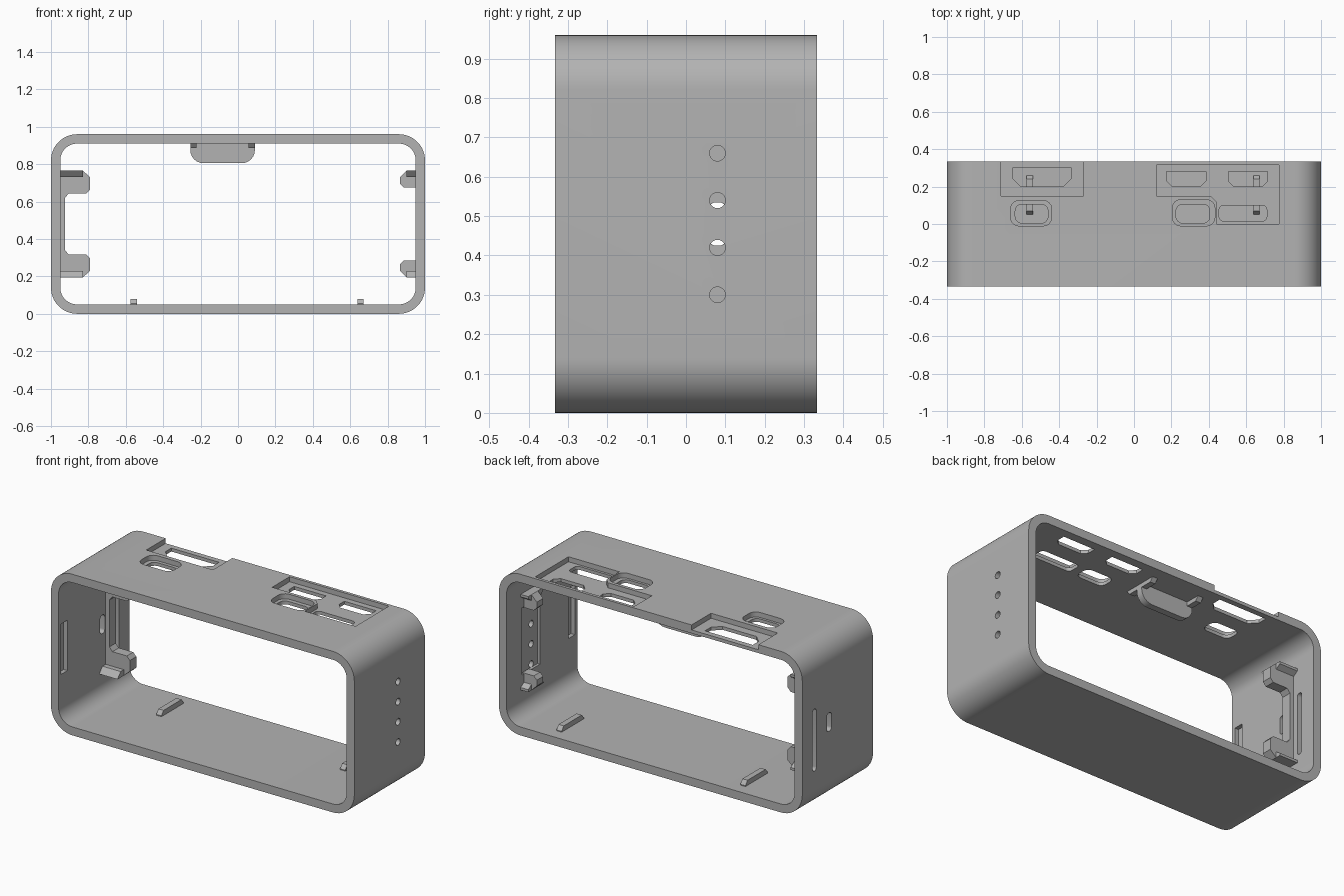
import bpy, bmesh, math
from mathutils import Vector

if "Cube" in bpy.data.objects:
    bpy.data.objects.remove(bpy.data.objects["Cube"])

grey = bpy.data.materials.new("plain_grey")
grey.use_nodes = True
GREY = (0.45, 0.45, 0.45, 1)
grey.diffuse_color = GREY
grey.node_tree.nodes["Principled BSDF"].inputs["Base Color"].default_value = GREY

MAP = {"X": lambda a, b, t: (t, a, b),
       "Y": lambda a, b, t: (a, t, b),
       "Z": lambda a, b, t: (a, b, t)}


def prism(name, points, axis, lo, hi):
    """Extrude a flat outline along an axis."""
    bm = bmesh.new()
    place = MAP[axis]
    base = bm.faces.new([bm.verts.new(place(a, b, lo)) for a, b in points])
    grown = bmesh.ops.extrude_face_region(bm, geom=[base])["geom"]
    shift = Vector(place(0, 0, hi - lo))
    bmesh.ops.translate(bm, vec=shift, verts=[g for g in grown if isinstance(g, bmesh.types.BMVert)])
    bmesh.ops.recalc_face_normals(bm, faces=bm.faces)
    mesh = bpy.data.meshes.new(name)
    bm.to_mesh(mesh)
    bm.free()
    mesh.materials.append(grey)
    obj = bpy.data.objects.new(name, mesh)
    bpy.context.collection.objects.link(obj)
    return obj


def rounded(a0, a1, b0, b1, r, steps=6):
    """Rectangle outline with rounded corners."""
    pts = []
    corners = [(a1 - r, b1 - r), (a0 + r, b1 - r), (a0 + r, b0 + r), (a1 - r, b0 + r)]
    for q, (ca, cb) in enumerate(corners):
        for i in range(steps + 1):
            t = math.pi / 2 * (q + i / steps)
            pts.append((ca + r * math.cos(t), cb + r * math.sin(t)))
    return pts


def rect(a0, a1, b0, b1):
    return [(a0, b0), (a1, b0), (a1, b1), (a0, b1)]


def port(a0, a1, b0, b1, c):
    """Rectangle with both front corners cut off."""
    return [(a0 + c, b0), (a1 - c, b0), (a1, b0 + c), (a1, b1), (a0, b1), (a0, b0 + c)]


def activate(obj):
    bpy.ops.object.select_all(action="DESELECT")
    obj.select_set(True)
    bpy.context.view_layer.objects.active = obj


def cut(body, points, axis, lo, hi):
    tool = prism("cutter", points, axis, lo, hi)
    tool.hide_render = True
    mod = body.modifiers.new("cut", "BOOLEAN")
    mod.operation = "DIFFERENCE"
    mod.solver = "EXACT"
    mod.object = tool
    activate(body)
    bpy.ops.object.modifier_apply(modifier=mod.name)
    bpy.data.objects.remove(tool)


# Hollow rounded shell, open at front and back
HALF = 0.333
W, H, T = 1.0, 0.96, 0.05
shell = prism("shell", rounded(-W, W, 0, H, 0.14, 16), "Y", -HALF, HALF)
cut(shell, rounded(T - W, W - T, T, H - T, 0.09, 16), "Y", -1, 1)

# Shallow recesses in the top
FLOOR = H - 0.03
big_recess = [(0.12, 0.15), (0.41, 0.15), (0.44, 0.12), (0.44, 0), (0.775, 0),
              (0.775, 0.315), (0.12, 0.315)]
for outline in (rect(-0.71, -0.27, 0.15, 0.5), big_recess,
                rounded(-0.66, -0.44, -0.01, 0.125, 0.045),
                rounded(0.205, 0.432, -0.01, 0.13, 0.045)):
    cut(shell, outline, "Z", FLOOR, 1.1)

# Port openings through the top
for outline in (port(-0.65, -0.335, 0.2, 0.3, 0.045),
                port(0.175, 0.385, 0.2, 0.28, 0.03),
                port(0.505, 0.715, 0.2, 0.28, 0.03),
                rounded(0.455, 0.71, 0.015, 0.1, 0.025),
                rounded(-0.635, -0.46, 0.005, 0.105, 0.035),
                rounded(0.225, 0.405, 0.005, 0.105, 0.035)):
    cut(shell, outline, "Z", 0.85, 1.1)

# Row of round holes in the left wall, slots in the right wall
for z in (0.3, 0.42, 0.54, 0.66):
    cut(shell, rounded(0.06, 0.1, z - 0.02, z + 0.02, 0.0199, 5), "X", 0.9, 1.1)
cut(shell, rounded(0.2, 0.235, 0.24, 0.61, 0.017), "X", -1.1, -0.9)
cut(shell, rounded(0.058, 0.102, 0.425, 0.535, 0.018), "X", -1.1, -0.9)

# Lid catches: blind pockets on the inside of both side walls
for s in (-1, 1):
    cut(shell, rect(-0.31, -0.25, 0.33, 0.63), "X", *sorted((s * 0.9, s * 0.975)))
cut(shell, rect(0.02, 0.19, 0.28, 0.68), "X", 0.9, 0.965)

# C-shaped bracket on the right wall
bracket_half = [(-0.96, 0.765), (-0.83, 0.765), (-0.79, 0.73), (-0.79, 0.665),
                (-0.81, 0.643), (-0.905, 0.643), (-0.925, 0.62)]
mirror = [(x, H - z) for x, z in reversed(bracket_half)]
parts = [shell, prism("right_bracket", bracket_half + mirror, "Y", 0.11, 0.17)]

# Clips on the left wall and the ledges on all four clips
for label, flip in (("upper", False), ("lower", True)):
    def up(points):
        return [(a, H - z if flip else z) for a, z in points]
    clip = [(0.96, 0.765), (0.9, 0.765), (0.865, 0.73), (0.865, 0.695), (0.885, 0.675), (0.96, 0.675)]
    parts.append(prism("left_clip_" + label, up(clip), "Y", 0.11, 0.17))
    ledge = up([(0.05, 0.765), (0.2, 0.765), (0.2, 0.75), (0.17, 0.73), (0.08, 0.73)])
    parts.append(prism("right_ledge_" + label, ledge, "X", -0.96, -0.83))
    parts.append(prism("left_ledge_" + label, ledge, "X", 0.9, 0.96))

# Hanging tab under the top, with two side arms
tab = [p for p in rounded(-0.255, 0.09, 0.805, 0.95, 0.07) if p[1] < 0.876]
tab += [(0.09, 0.915), (-0.255, 0.915)]
parts.append(prism("top_tab", tab, "Y", 0.13, 0.17))
bar = [(0.05, 0.04), (0.26, 0.04), (0.26, 0.055), (0.24, 0.08), (0.07, 0.08), (0.05, 0.055)]
for name, x in (("tab_arm_right", -0.238), ("tab_arm_left", 0.073)):
    parts.append(prism(name, [(y, H - z + 0.006) for y, z in bar], "X", x - 0.017, x + 0.017))

# Two low bars on the floor
for name, x in (("floor_bar_right", -0.557), ("floor_bar_left", 0.655)):
    parts.append(prism(name, bar, "X", x - 0.017, x + 0.017))

for obj in parts:
    activate(obj)
    bpy.ops.object.shade_smooth_by_angle(angle=math.radians(30))
